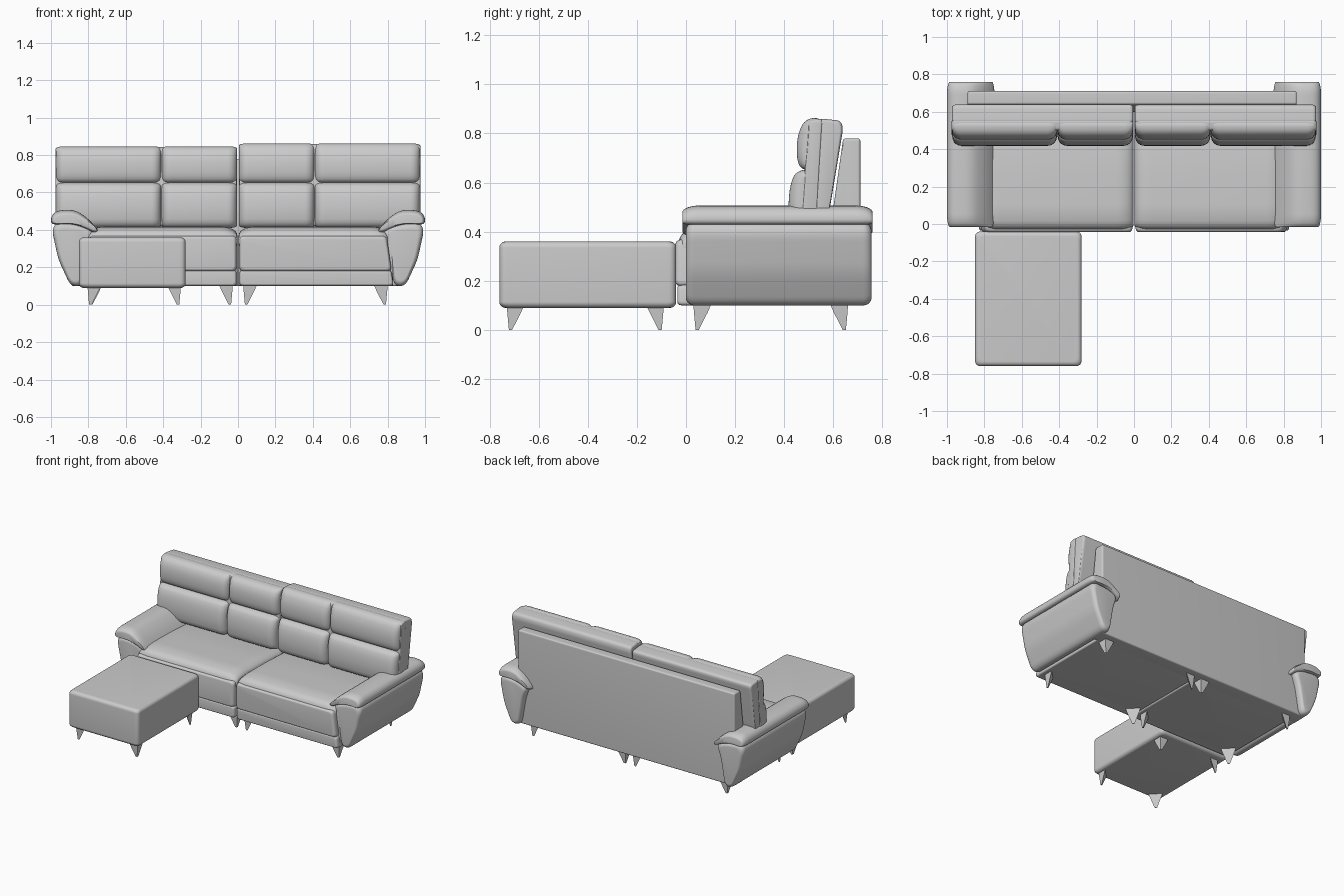
import bpy, bmesh
from math import sin, cos, pi, radians
from mathutils import Vector

if "Cube" in bpy.data.objects:
    bpy.data.objects.remove(bpy.data.objects["Cube"])


def rounded(points, r, n=6):
    """Closed polygon with every corner rounded by a small curve."""
    out, m = [], len(points)
    for i in range(m):
        p = Vector(points[i])
        a, b = Vector(points[i - 1]) - p, Vector(points[(i + 1) % m]) - p
        a = p + a.normalized() * min(r, a.length * 0.49)
        b = p + b.normalized() * min(r, b.length * 0.49)
        for k in range(n + 1):
            t = k / n
            out.append((1 - t) ** 2 * a + 2 * t * (1 - t) * p + t * t * b)
    return out


def make(name, bm, angle=35):
    bmesh.ops.recalc_face_normals(bm, faces=bm.faces)
    me = bpy.data.meshes.new(name)
    bm.to_mesh(me)
    bm.free()
    me.shade_smooth()
    me.set_sharp_from_angle(angle=radians(angle))
    ob = bpy.data.objects.new(name, me)
    bpy.context.collection.objects.link(ob)
    return ob


def loft(name, axis, prof, lo, hi, r, inset, centre=None, side=1, n=7):
    """Sweep a profile along an axis; both ends shrink by inset over length r."""
    mn = [min(p[i] for p in prof) for i in (0, 1)]
    mx = [max(p[i] for p in prof) for i in (0, 1)]
    c = centre or [(mn[i] + mx[i]) / 2 for i in (0, 1)]
    d = [inset[i] / max(mx[i] - c[i], c[i] - mn[i]) for i in (0, 1)]
    half = [(r * (1 - cos(pi / 2 * k / n)), sin(pi / 2 * k / n)) for k in range(n + 1)]
    stations = [(lo + p, f) for p, f in half] + [(hi - p, f) for p, f in reversed(half)]
    bm, rings = bmesh.new(), []
    for pos, f in stations:
        ring = []
        for p in prof:
            a, b = [c[i] + (p[i] - c[i]) * (1 - (1 - f) * d[i]) for i in (0, 1)]
            x, y, z = {'x': (pos, a, b), 'y': (a, pos, b), 'z': (a, b, pos)}[axis]
            ring.append(bm.verts.new((x * side, y, z)))
        rings.append(ring)
    m = len(prof)
    for r0, r1 in zip(rings, rings[1:]):
        for i in range(m):
            bm.faces.new((r0[i], r0[(i + 1) % m], r1[(i + 1) % m], r1[i]))
    bm.faces.new(rings[0])
    bm.faces.new(rings[-1])
    return make(name, bm)


def box(name, x0, x1, y0, y1, z0, z1, r, side=1):
    prof = rounded([(x0, y0), (x1, y0), (x1, y1), (x0, y1)], r * 1.3)
    return loft(name, 'z', prof, z0, z1, r, (r, r), side=side)


def leg(name, x, y, dx, dy):
    """Tapered corner foot: wide triangle on top, small tip at the outer corner."""
    bm = bmesh.new()
    rings = []
    for z, s, o in ((0.11, 0.075, 0), (0.075, 0.058, 0.002), (0.0, 0.013, 0.009)):
        rings.append([bm.verts.new((x + dx * (o + u * s), y + dy * (o + v * s), z))
                      for u, v in ((0, 0), (1, 0), (0, 1))])
    for r0, r1 in zip(rings, rings[1:]):
        for i in range(3):
            bm.faces.new((r0[i], r0[(i + 1) % 3], r1[(i + 1) % 3], r1[i]))
    bm.faces.new(rings[0])
    bm.faces.new(rings[-1])
    make(name, bm, 20)


# Ottoman
box("ottoman", -0.85, -0.28, -0.76, -0.04, 0.09, 0.36, 0.025)
for x, dx in ((-0.805, 1), (-0.305, -1)):
    for y, dy in ((-0.73, 1), (-0.09, -1)):
        leg("ottoman_leg", x, y, dx, dy)

# Profiles in (x, z) for the arms and front panels
arm_prof = rounded([(0.765, 0.40), (0.80, 0.30), (0.835, 0.10), (0.895, 0.10),
                    (0.96, 0.24), (0.995, 0.40), (0.97, 0.44), (0.85, 0.43)], 0.04)
pad_prof = rounded([(1.0, 0.425), (1.0, 0.475), (0.965, 0.505), (0.87, 0.508),
                    (0.80, 0.46), (0.74, 0.39), (0.755, 0.37), (0.82, 0.41),
                    (0.90, 0.435)], 0.04)
foot_prof = rounded([(0.008, 0.178), (0.822, 0.178), (0.795, 0.368), (0.008, 0.368)], 0.025)
kick_prof = rounded([(0.008, 0.10), (0.832, 0.10), (0.82, 0.185), (0.008, 0.185)], 0.02)

# Profile in (y, z) for the seats
seat_prof = rounded([(-0.03, 0.30), (-0.03, 0.395), (0.06, 0.418), (0.30, 0.415),
                     (0.56, 0.40), (0.56, 0.30)], 0.05)

for side in (-1, 1):
    tag = "left" if side < 0 else "right"
    dz = -0.016 if side < 0 else 0.0

    # Arm body and its soft top pad
    loft(tag + "_arm", 'y', arm_prof, 0.0, 0.755, 0.035, (0.03, 0.03), side=side)
    loft(tag + "_arm_pad", 'y', pad_prof, -0.015, 0.76, 0.07, (0.015, 0.028),
         centre=(0.87, 0.44), side=side)

    # Seat base, front panels and seat cushion
    box(tag + "_base", 0.003, 0.83, 0.0, 0.69, 0.10, 0.36, 0.01, side)
    loft(tag + "_footrest", 'y', foot_prof, -0.042, 0.06, 0.025, (0.015, 0.015), side=side)
    loft(tag + "_kick_panel", 'y', kick_prof, -0.035, 0.06, 0.02, (0.012, 0.012), side=side)
    loft(tag + "_seat", 'x', seat_prof, 0.004, 0.80, 0.09, (0.02, 0.045),
         centre=(0.30, 0.33), side=side)

    # Back cushion shell: a thin front layer and a rear layer
    shell = rounded([(0.515, 0.42), (0.57, 0.42), (0.59, 0.52), (0.64, 0.82),
                     (0.63, 0.852 + dz), (0.54, 0.862 + dz)], 0.02)
    layer = rounded([(0.465, 0.42), (0.53, 0.42), (0.56, 0.862 + dz), (0.50, 0.855 + dz)], 0.02)
    loft(tag + "_back_shell", 'x', shell, 0.005, 0.972, 0.02, (0.012, 0.012), side=side)
    loft(tag + "_back_layer", 'x', layer, 0.007, 0.975, 0.02, (0.012, 0.012), side=side)

    # Puffy back pads: two lumbar pads and two head pads per side
    lumbar = rounded([(0.43, 0.41), (0.415, 0.50), (0.425, 0.60), (0.455, 0.654),
                      (0.56, 0.654), (0.53, 0.41)], 0.05)
    head = rounded([(0.56, 0.648), (0.475, 0.648), (0.45, 0.69), (0.452, 0.79),
                    (0.485, 0.862 + dz), (0.56, 0.864 + dz)], 0.05)
    for x0, x1 in ((0.006, 0.408), (0.412, 0.972)):
        loft(tag + "_lumbar_pad", 'x', lumbar, x0, x1, 0.05, (0.05, 0.012),
             centre=(0.55, 0.53), side=side)
        loft(tag + "_head_pad", 'x', head, x0, x1, 0.05, (0.045, 0.012),
             centre=(0.55, 0.755), side=side)

    # Sofa legs
    for y, dy in ((0.03, 1), (0.66, -1)):
        leg(tag + "_outer_leg", side * 0.80, y, -side, dy)
        leg(tag + "_inner_leg", side * 0.028, y, side, dy)

# Rear panel with a leaning front face
rear_prof = rounded([(0.60, 0.10), (0.71, 0.10), (0.71, 0.78), (0.64, 0.78), (0.60, 0.50)], 0.012)
loft("rear_panel", 'x', rear_prof, -0.89, 0.87, 0.012, (0.01, 0.01))
